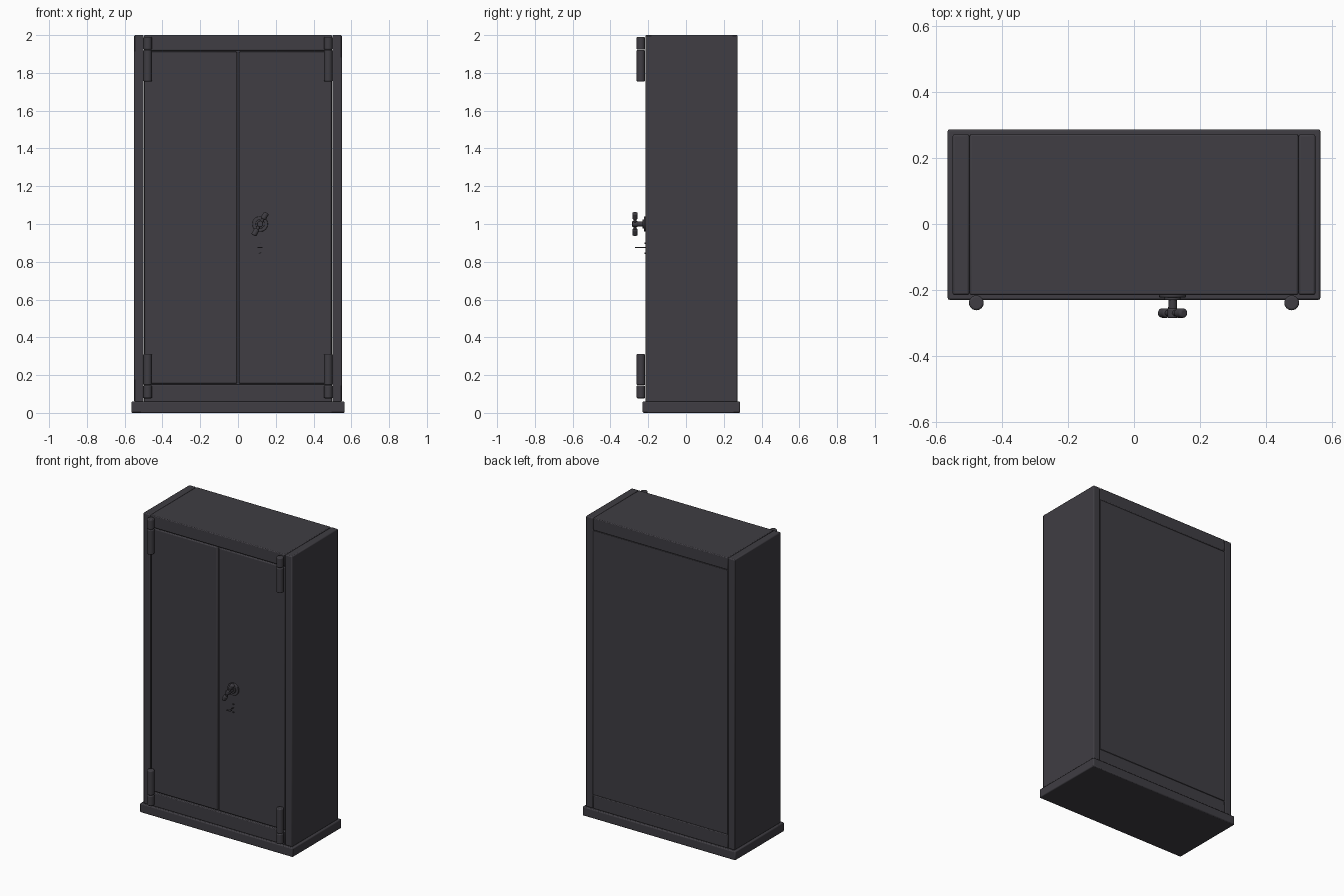
import bpy, math
from mathutils import Vector

if "Cube" in bpy.data.objects:
    bpy.data.objects.remove(bpy.data.objects["Cube"])


def make_material(name, rgb):
    m = bpy.data.materials.new(name)
    m.diffuse_color = (*rgb, 1)
    m.use_nodes = True
    m.node_tree.nodes["Principled BSDF"].inputs["Base Color"].default_value = m.diffuse_color
    return m


STEEL = make_material("dark grey steel", (0.050, 0.047, 0.056))


def finish(ob, name, bevel, segments=2):
    ob.name = name
    ob.data.materials.append(STEEL)
    if bevel:
        mod = ob.modifiers.new("rounded edges", 'BEVEL')
        mod.width = bevel
        mod.segments = segments
        mod.limit_method = 'ANGLE'
        mod.angle_limit = math.radians(40)
    bpy.ops.object.shade_smooth_by_angle(angle=math.radians(35))
    return ob


def box(name, x, y, z, bevel=0.005):
    """Bevelled box given its (min, max) range on each axis."""
    bpy.ops.mesh.primitive_cube_add(size=1, location=[sum(r) / 2 for r in (x, y, z)])
    ob = bpy.context.object
    ob.scale = [r[1] - r[0] for r in (x, y, z)]
    bpy.ops.object.transform_apply(location=False, rotation=False, scale=True)
    return finish(ob, name, bevel)


def rod(name, a, b, r, bevel=0.0, sides=24, segments=3):
    """Cylinder running from point a to point b."""
    a, b = Vector(a), Vector(b)
    d = b - a
    bpy.ops.mesh.primitive_cylinder_add(vertices=sides, radius=r, depth=d.length,
                                        location=(a + b) / 2)
    ob = bpy.context.object
    ob.rotation_euler = d.to_track_quat('Z', 'Y').to_euler()
    return finish(ob, name, bevel, segments)


FRONT, BACK = -0.215, 0.272

# Plinth, side panels and the rails between them
box("plinth", (-0.565, 0.565), (-0.23, 0.287), (0, 0.06), 0.006)
for s, side in ((-1, "left"), (1, "right")):
    box(side + "_side_panel", sorted((s * 0.499, s * 0.55)), (FRONT, BACK), (0.058, 2.0), 0.006)
box("top_panel", (-0.498, 0.498), (FRONT, BACK), (1.918, 2.0))
box("bottom_panel", (-0.498, 0.498), (FRONT, BACK), (0.058, 0.15))
box("back_panel", (-0.498, 0.498), (BACK - 0.04, BACK - 0.001), (0.151, 1.917), 0.002)

# Pair of doors, with a recessed stop strip behind the centre gap
for s, side in ((-1, "left"), (1, "right")):
    box(side + "_door", sorted((s * 0.004, s * 0.494)), (FRONT + 0.002, FRONT + 0.05),
        (0.156, 1.912), 0.006)
box("door_stop", (-0.498, 0.498), (FRONT + 0.018, FRONT + 0.04), (0.148, 1.92), 0)

# Barrel hinges, each with two knuckles on either side of the door edge
for s, side in ((-1, "left"), (1, "right")):
    for end, z0, seam, z1 in (("lower", 0.077, 0.146, 0.312), ("upper", 1.755, 1.922, 1.99)):
        x, y = s * 0.478, -0.239
        for part, lo, hi in (("bottom", z0, seam - 0.001), ("top", seam + 0.001, z1)):
            rod(f"{side}_{end}_hinge_{part}", (x, y, lo), (x, y, hi), 0.0225, 0.006)

# Turning handle: rosette, collar, stem and slanted grip with knobs
HX, HZ, GY = 0.117, 1.0, -0.270
rod("handle_rosette", (HX, FRONT + 0.004, HZ), (HX, -0.223, HZ), 0.041, 0.004, 32)
rod("handle_collar", (HX, -0.221, HZ), (HX, -0.231, HZ), 0.024, 0.003)
rod("handle_stem", (HX, -0.222, HZ), (HX, GY - 0.004, HZ), 0.013)
rod("handle_hub", (HX, GY + 0.014, HZ), (HX, GY - 0.015, HZ), 0.016, 0.004)
axis = Vector((0.50, 0, 0.866))
centre = Vector((HX, GY, HZ))
rod("handle_grip", centre - axis * 0.055, centre + axis * 0.055, 0.009, 0.002, 16)
for s, side in ((-1, "lower"), (1, "upper")):
    rod(side + "_grip_knob", centre + axis * s * 0.030, centre + axis * s * 0.069,
        0.0145, 0.007, 20, 4)

# Keyhole fittings: two small screws and a thin key
for z in (0.845, 0.898):
    rod("lock_screw", (HX, FRONT + 0.004, z), (HX, -0.220, z), 0.005, 0.001, 12)
rod("key_shaft", (HX, FRONT + 0.004, 0.875), (HX, -0.262, 0.875), 0.0025, 0, 10)
box("key_bow", (HX - 0.014, HX + 0.014), (-0.270, -0.252), (0.872, 0.878), 0.001)
